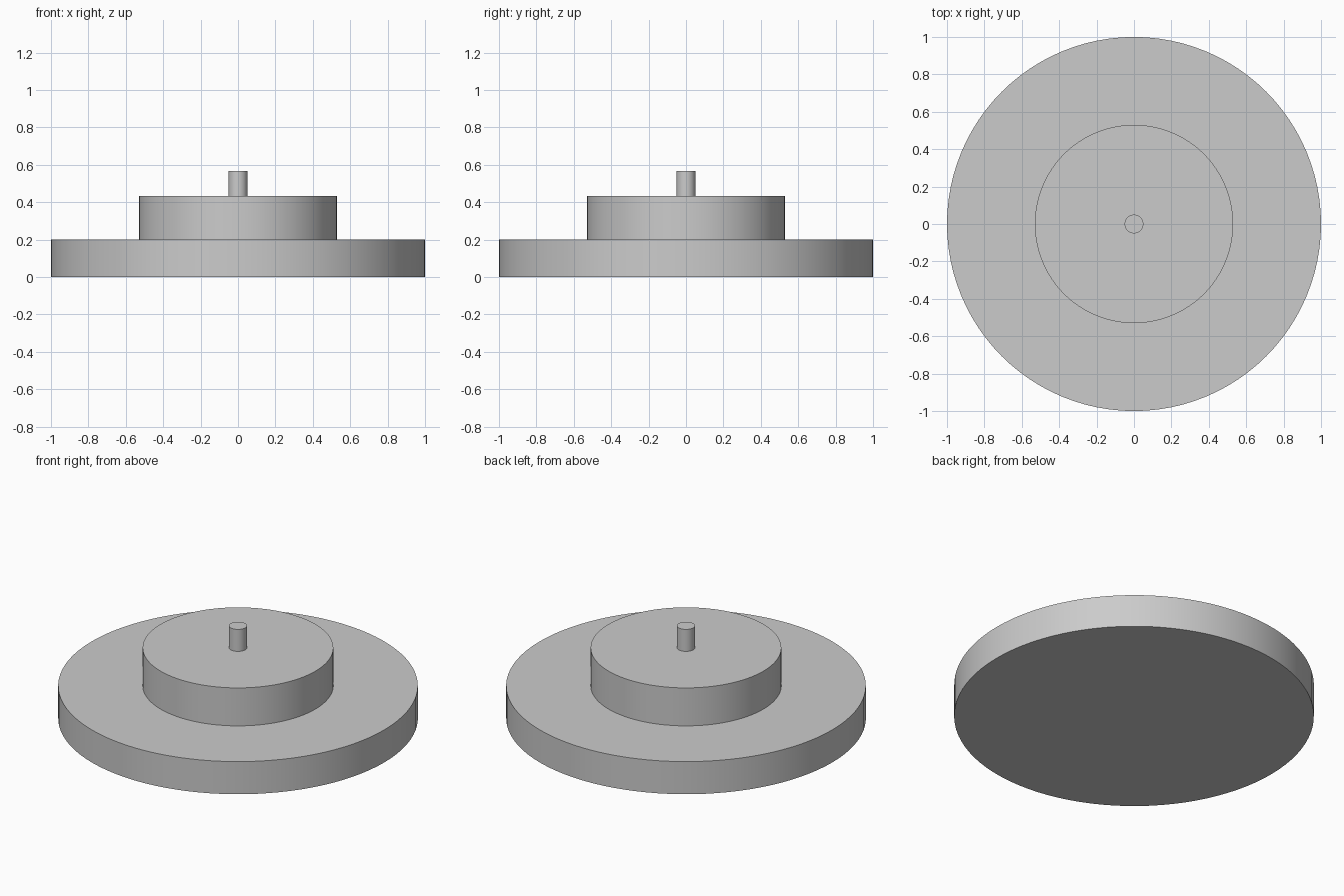
import bpy
import math

if "Cube" in bpy.data.objects:
    bpy.data.objects.remove(bpy.data.objects["Cube"])

grey = bpy.data.materials.new("plain grey")
grey.diffuse_color = (0.6, 0.6, 0.6, 1.0)
grey.use_nodes = True
grey.node_tree.nodes["Principled BSDF"].inputs["Base Color"].default_value = grey.diffuse_color


def disc(name, radius, bottom, top, sides):
    """Upright cylinder with smooth walls and crisp rims."""
    bpy.ops.mesh.primitive_cylinder_add(
        vertices=sides, radius=radius, depth=top - bottom,
        location=(0, 0, (bottom + top) / 2))
    obj = bpy.context.object
    obj.name = name
    obj.data.materials.append(grey)
    bpy.ops.object.shade_smooth_by_angle(angle=math.radians(30))
    return obj


# Stepped stack: wide base, raised hub, centre pin
disc("base_disc", 1.0, 0.0, 0.2, 96)
disc("raised_hub", 0.53, 0.2, 0.433, 96)
disc("centre_pin", 0.05, 0.433, 0.568, 48)
